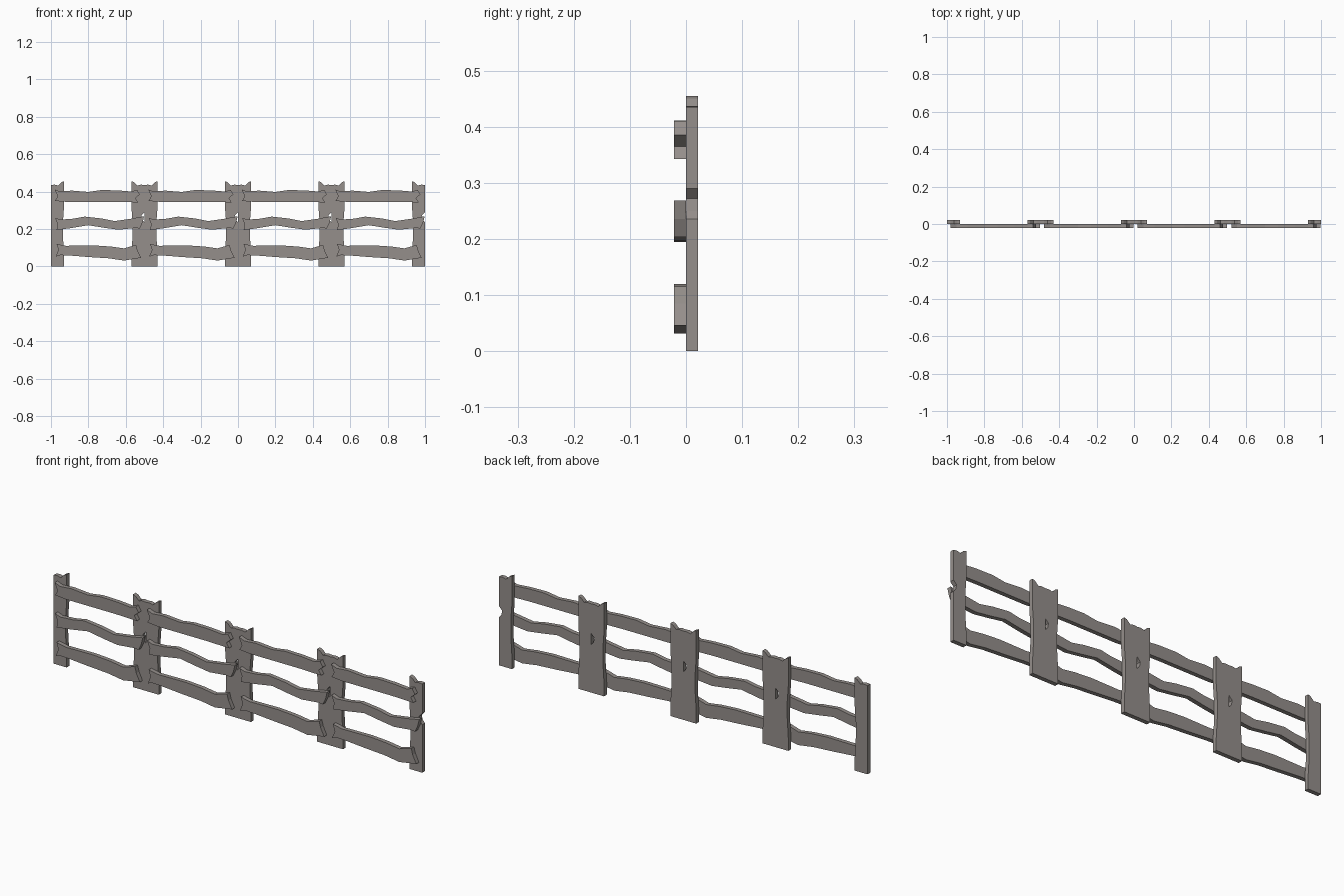
import bpy, bmesh

if "Cube" in bpy.data.objects:
    bpy.data.objects.remove(bpy.data.objects["Cube"], do_unlink=True)

wood = bpy.data.materials.new("weathered grey wood")
wood.use_nodes = True
colour = (0.30, 0.275, 0.26, 1)
wood.diffuse_color = colour
wood.node_tree.nodes["Principled BSDF"].inputs["Base Color"].default_value = colour

PANEL = 0.5      # width of one fence panel
PANELS = 4
THICK = 0.021


def board(name, outline, y_front):
    """Extrude an x/z outline to a plank and repeat it along the fence."""
    bm = bmesh.new()
    face = bm.faces.new([bm.verts.new((x - 1, y_front, z)) for x, z in outline])
    out = bmesh.ops.extrude_face_region(bm, geom=[face])
    verts = [g for g in out["geom"] if isinstance(g, bmesh.types.BMVert)]
    bmesh.ops.translate(bm, verts=verts, vec=(0, THICK, 0))
    bmesh.ops.recalc_face_normals(bm, faces=bm.faces)
    mesh = bpy.data.meshes.new(name)
    bm.to_mesh(mesh)
    bm.free()
    mesh.materials.append(wood)
    obj = bpy.data.objects.new(name, mesh)
    bpy.context.collection.objects.link(obj)
    arr = obj.modifiers.new("panels", 'ARRAY')
    arr.count = PANELS
    arr.use_relative_offset = False
    arr.use_constant_offset = True
    arr.constant_offset_displace = (PANEL, 0, 0)


# Posts: worn inner edge and a raised inner top corner
inner = [(0.07, 0), (0.07, 0.06), (0.064, 0.16), (0.064, 0.24), (0.07, 0.32),
         (0.07, 0.455), (0.056, 0.45), (0.038, 0.432), (0.02, 0.437), (0, 0.435)]
board("left_post", [(0, 0)] + inner, 0)

# Right post mirrors the left one, with a knot notch on its outer edge
notch = [(0, 0.29), (0.017, 0.272), (0.013, 0.25), (0, 0.235)]
board("right_post", [(PANEL - x, z) for x, z in [(0, 0)] + inner + notch], 0)

# Rails: top edge left to right, then the end and bottom edge back
top_rail = [(0.02, 0.411), (0.05, 0.40), (0.11, 0.405), (0.2, 0.398), (0.27, 0.408),
            (0.36, 0.406), (0.43, 0.40), (0.46, 0.41), (0.475, 0.385), (0.452, 0.365),
            (0.466, 0.342), (0.35, 0.345), (0.2, 0.345), (0.08, 0.345), (0.022, 0.35),
            (0.036, 0.375)]
middle_rail = [(0.022, 0.26), (0.05, 0.25), (0.12, 0.255), (0.18, 0.266), (0.27, 0.256),
               (0.34, 0.242), (0.43, 0.255), (0.498, 0.268), (0.49, 0.235), (0.475, 0.203),
               (0.45, 0.205), (0.36, 0.196), (0.28, 0.207), (0.2, 0.22), (0.11, 0.205),
               (0.03, 0.194), (0.036, 0.225)]
bottom_rail = [(0.03, 0.12), (0.08, 0.11), (0.23, 0.112), (0.32, 0.106), (0.39, 0.096),
               (0.455, 0.115), (0.463, 0.085), (0.482, 0.046), (0.45, 0.041), (0.39, 0.031),
               (0.31, 0.043), (0.2, 0.05), (0.1, 0.058), (0.05, 0.06), (0.025, 0.052),
               (0.04, 0.088)]
for name, outline in (("top_rail", top_rail), ("middle_rail", middle_rail),
                      ("bottom_rail", bottom_rail)):
    board(name, outline, -THICK)
